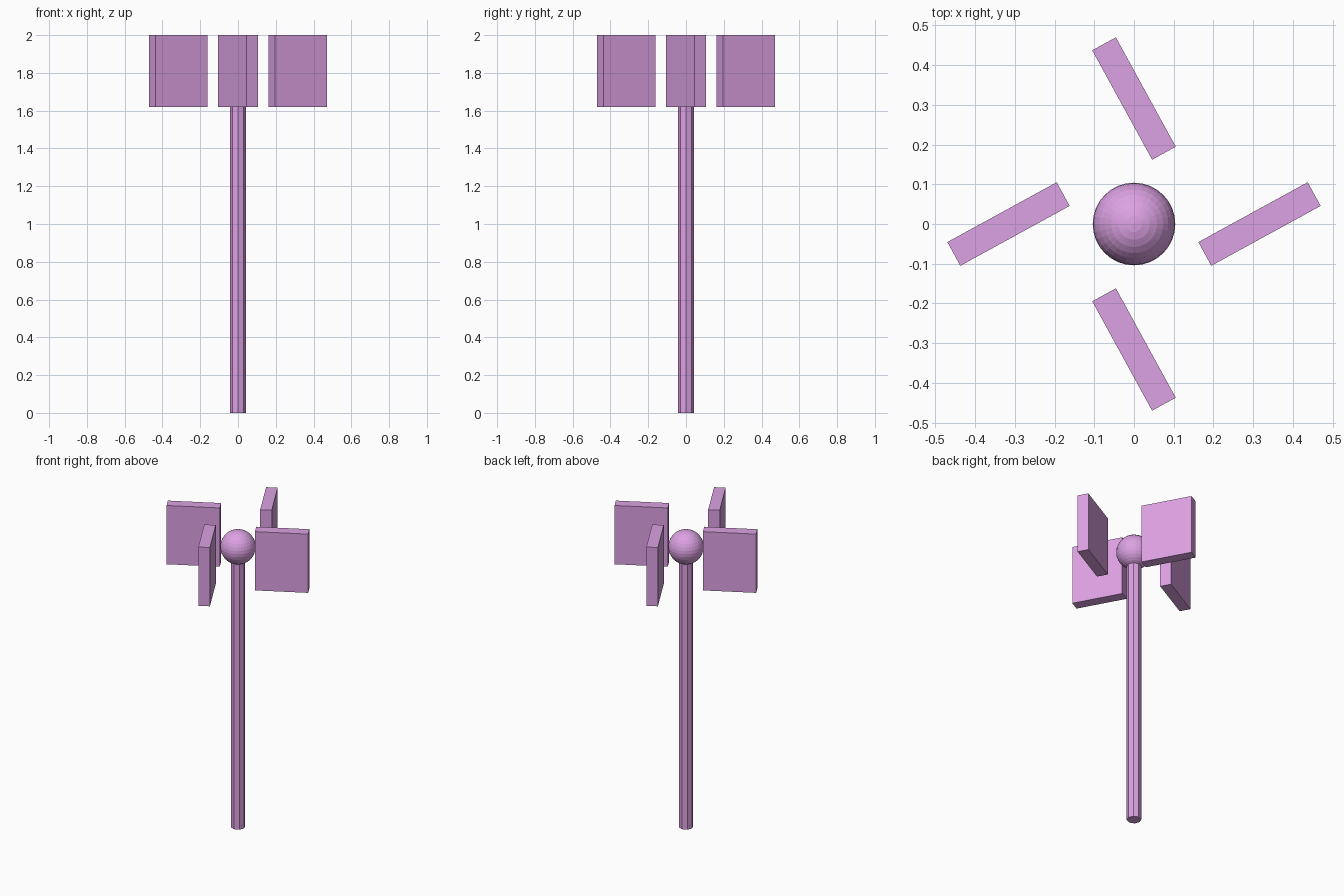
import bpy
from math import radians, cos, sin

if "Cube" in bpy.data.objects:
    bpy.data.objects.remove(bpy.data.objects["Cube"])

mat = bpy.data.materials.new("orchid")
mat.diffuse_color = (0.72, 0.36, 0.77, 1)
mat.use_nodes = True
mat.node_tree.nodes["Principled BSDF"].inputs["Base Color"].default_value = mat.diffuse_color


def finish(name):
    obj = bpy.context.object
    obj.name = name
    obj.data.materials.append(mat)
    return obj


# Octagonal pole, ending inside the hub
POLE_TOP = 1.77
bpy.ops.mesh.primitive_cylinder_add(vertices=8, radius=0.043, depth=POLE_TOP,
                                    location=(0, 0, POLE_TOP / 2))
finish("pole")

# Faceted ball hub
bpy.ops.mesh.primitive_uv_sphere_add(segments=32, ring_count=16, radius=0.104,
                                     location=(0, 0, 1.81))
finish("hub")

# Four upright blades around the hub, each twisted off its radial line
for i in range(4):
    a = radians(90 * i)
    bpy.ops.mesh.primitive_cube_add(size=1,
                                    location=(0.316 * cos(a), 0.316 * sin(a), 1.81),
                                    rotation=(0, 0, a + radians(28.7)))
    blade = finish(f"blade_{i + 1}")
    blade.scale = (0.314, 0.068, 0.38)
